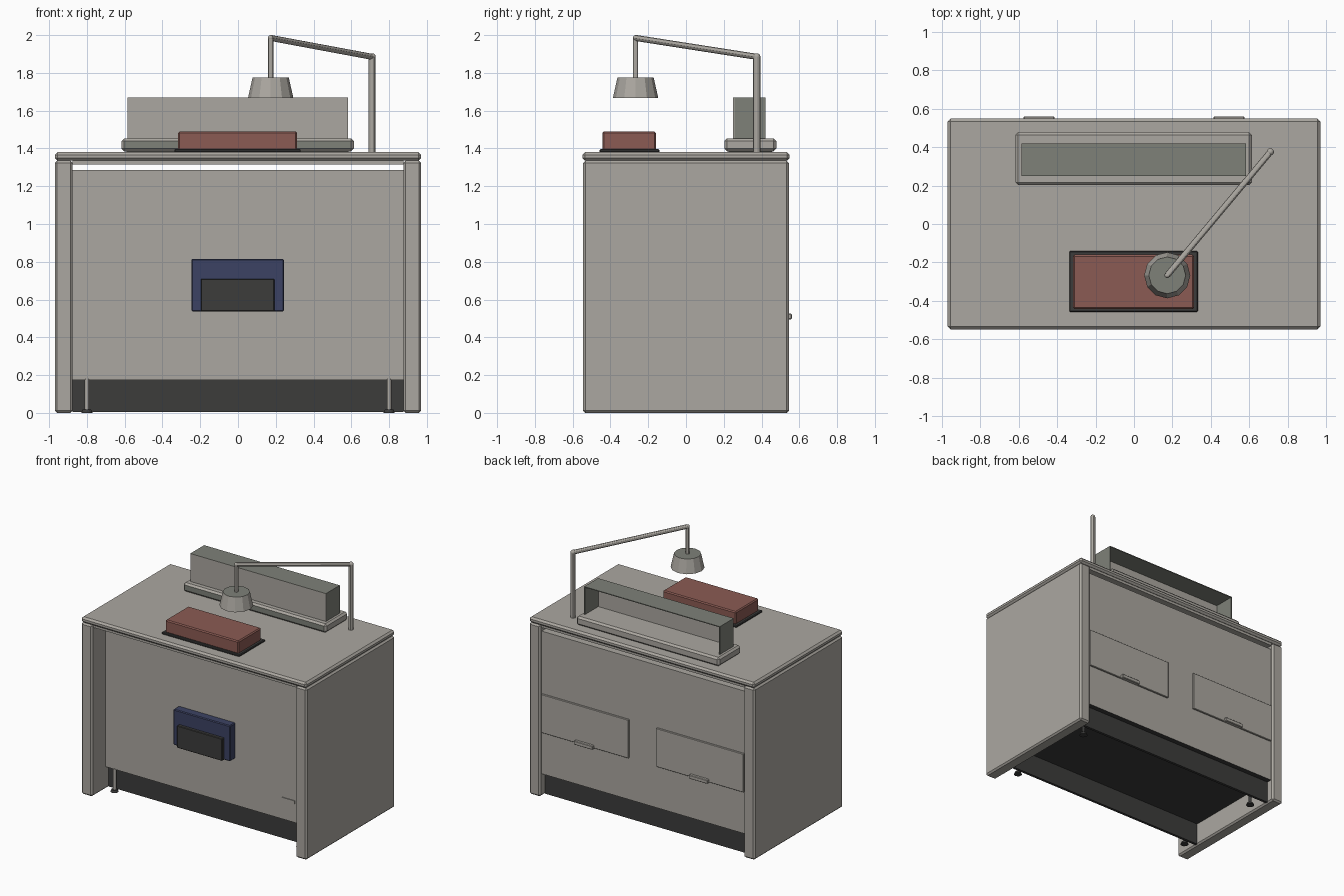
import bpy, bmesh
from mathutils import Vector

if "Cube" in bpy.data.objects:
    bpy.data.objects.remove(bpy.data.objects["Cube"], do_unlink=True)


def material(name, rgb):
    m = bpy.data.materials.new(name)
    m.use_nodes = True
    colour = (*rgb, 1)
    m.diffuse_color = colour
    m.node_tree.nodes["Principled BSDF"].inputs["Base Color"].default_value = colour
    return m


WARM = material("warm grey", (0.41, 0.39, 0.355))
GREEN = material("green grey", (0.21, 0.22, 0.19))
DARK = material("charcoal", (0.045, 0.045, 0.044))
RED = material("brick red", (0.26, 0.105, 0.087))
BLUE = material("navy blue", (0.045, 0.055, 0.125))


def finish(name, bm, mats):
    mesh = bpy.data.meshes.new(name)
    bm.to_mesh(mesh)
    bm.free()
    for m in mats:
        mesh.materials.append(m)
    ob = bpy.data.objects.new(name, mesh)
    bpy.context.collection.objects.link(ob)
    return ob


def box(name, xs, ys, zs, mat, bevel=0, accent=None, rule=None):
    """Box between bounds; faces whose normal passes the rule get the accent."""
    bm = bmesh.new()
    bmesh.ops.create_cube(bm, size=1)
    for v in bm.verts:
        v.co = [r[0] if c < 0 else r[1] for c, r in zip(v.co, (xs, ys, zs))]
    if bevel:
        bmesh.ops.bevel(bm, geom=bm.edges[:], offset=bevel, segments=1, affect='EDGES')
    bm.normal_update()
    if rule:
        for f in bm.faces:
            f.material_index = int(rule(f.normal))
    return finish(name, bm, [mat, accent] if accent else [mat])


def rod(name, a, b, r1, r2, mat, sides=12, accent=None):
    """Straight round bar or cone from a to b; accent colours its far cap."""
    a, b = Vector(a), Vector(b)
    axis = b - a
    bm = bmesh.new()
    bmesh.ops.create_cone(bm, cap_ends=True, segments=sides, radius1=r1,
                          radius2=r2, depth=axis.length)
    if accent:
        bm.normal_update()
        for f in bm.faces:
            f.material_index = int(f.normal.z > 0.9)
    turn = axis.to_track_quat('Z', 'Y')
    for v in bm.verts:
        v.co = turn @ v.co + (a + b) / 2
    return finish(name, bm, [mat, accent] if accent else [mat])


# Cabinet carcass: side panels, counter and recessed body with a gap above
for side, s in (("left", 1), ("right", -1)):
    box(side + "_side_panel", sorted((s * 0.875, s * 0.97)), (-0.545, 0.545),
        (0, 1.335), WARM, 0.012)
box("countertop", (-0.97, 0.97), (-0.548, 0.548), (1.335, 1.38), WARM, 0.014)
box("counter_underlay", (-0.875, 0.875), (-0.53, 0.53), (1.315, 1.336), WARM)
box("cabinet_body", (-0.876, 0.876), (-0.38, 0.525), (0.175, 1.285), WARM, 0,
    DARK, lambda n: n.z < -0.9)

# Kick boards and levelling feet
box("front_kick", (-0.875, 0.875), (-0.34, -0.32), (0.005, 0.18), DARK)
box("back_kick", (-0.875, 0.875), (0.465, 0.485), (0.005, 0.18), DARK)
for x in (-0.8, 0.8):
    for y in (-0.375, 0.375):
        rod("foot_stem", (x, y, 0.015), (x, y, 0.18), 0.012, 0.012, DARK if y > 0 else WARM)
        rod("foot_pad", (x, y, 0), (x, y, 0.018), 0.03, 0.022, DARK)

# Back drawers with small pulls
for s in (-1, 1):
    box("drawer_front", sorted((s * 0.12, s * 0.87)), (0.52, 0.538), (0.5, 0.8), WARM, 0.003)
    box("drawer_pull", (s * 0.495 - 0.08, s * 0.495 + 0.08), (0.53, 0.56),
        (0.495, 0.525), WARM, 0.004)

# Front fittings
box("blue_holder", (-0.247, 0.243), (-0.445, -0.375), (0.537, 0.815), BLUE, 0.006)
box("dark_pocket", (-0.197, 0.193), (-0.47, -0.44), (0.537, 0.71), DARK, 0.004)
box("front_slot_plate", (0.65, 0.757), (-0.386, -0.379), (0.323, 0.346), WARM)

# Red block on its dark mat
box("dark_mat", (-0.337, 0.332), (-0.458, -0.14), (1.378, 1.396), DARK, 0.005)
box("red_block", (-0.317, 0.313), (-0.442, -0.16), (1.39, 1.49), RED, 0.008)

# Tray and hood, open at the back
box("tray", (-0.617, 0.613), (0.203, 0.478), (1.385, 1.453), WARM, 0.014,
    GREEN, lambda n: n.y < -0.9)
box("tray_base", (-0.59, 0.585), (0.225, 0.455), (1.379, 1.386), GREEN)
box("hood_front", (-0.586, 0.582), (0.25, 0.256), (1.45, 1.668), WARM)
box("hood_top", (-0.586, 0.582), (0.25, 0.42), (1.664, 1.67), GREEN, 0,
    WARM, lambda n: n.y < -0.9)
for x in (-0.586, 0.576):
    box("hood_end", (x, x + 0.006), (0.251, 0.42), (1.45, 1.668), GREEN)

# Lamp: upright, slanted arm, drop rod and shade
base, elbow = (0.71, 0.375, 1.375), (0.71, 0.375, 1.885)
tip, drop = (0.173, -0.267, 1.985), (0.173, -0.267, 1.77)
rod("lamp_upright", base, elbow, 0.019, 0.019, WARM)
rod("lamp_arm", elbow, tip, 0.016, 0.016, WARM)
rod("lamp_drop", tip, drop, 0.014, 0.014, WARM)
for name, p, r in (("lamp_elbow", elbow, 0.019), ("lamp_tip", tip, 0.015)):
    bm = bmesh.new()
    bmesh.ops.create_uvsphere(bm, u_segments=12, v_segments=8, radius=r)
    bmesh.ops.translate(bm, verts=bm.verts[:], vec=p)
    finish(name, bm, [WARM])
rod("lamp_shade", (0.173, -0.267, 1.668), (0.173, -0.267, 1.775), 0.12, 0.096,
    WARM, 12, GREEN)

# Smooth the round lamp bars only
bpy.ops.object.select_all(action='DESELECT')
for ob in bpy.context.collection.objects:
    if ob.name.startswith("lamp_") and "shade" not in ob.name:
        ob.select_set(True)
        bpy.context.view_layer.objects.active = ob
bpy.ops.object.shade_smooth_by_angle()
